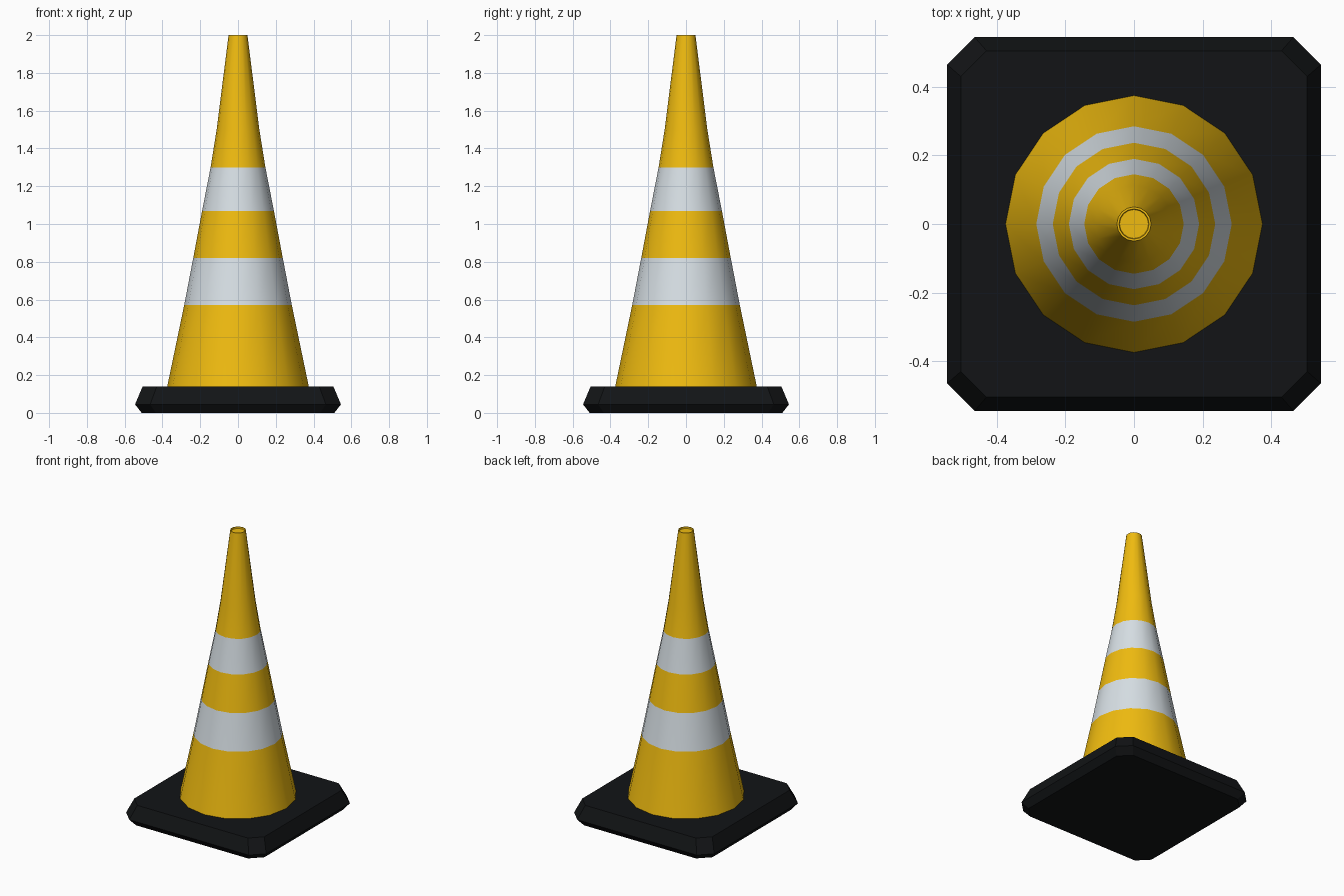
import bpy, bmesh, math

if "Cube" in bpy.data.objects:
    bpy.data.objects.remove(bpy.data.objects["Cube"])


def material(name, rgb):
    m = bpy.data.materials.new(name)
    m.diffuse_color = (*rgb, 1)
    m.use_nodes = True
    m.node_tree.nodes["Principled BSDF"].inputs["Base Color"].default_value = m.diffuse_color
    return m


yellow = material("yellow", (0.87, 0.50, 0.005))
white = material("reflective_white", (0.68, 0.74, 0.78))
black = material("black_rubber", (0.006, 0.007, 0.008))


def loft(name, rings, mats, band_mats, smooth):
    """Bridge a stack of equal-length rings and cap both ends."""
    bm = bmesh.new()
    loops = [[bm.verts.new(p) for p in ring] for ring in rings]
    n = len(loops[0])
    for k, (lo, hi) in enumerate(zip(loops, loops[1:])):
        for i in range(n):
            j = (i + 1) % n
            bm.faces.new((lo[i], lo[j], hi[j], hi[i])).material_index = band_mats[k]
    bm.faces.new(loops[0][::-1])
    bm.faces.new(loops[-1])
    me = bpy.data.meshes.new(name)
    bm.to_mesh(me)
    bm.free()
    for m in mats:
        me.materials.append(m)
    ob = bpy.data.objects.new(name, me)
    bpy.context.collection.objects.link(ob)
    if smooth:
        bpy.ops.object.select_all(action='DESELECT')
        ob.select_set(True)
        bpy.context.view_layer.objects.active = ob
        bpy.ops.object.shade_smooth_by_angle(angle=math.radians(35))
    return ob


def circle(r, z, n=16):
    return [(r * math.cos(2 * math.pi * i / n), r * math.sin(2 * math.pi * i / n), z)
            for i in range(n)]


def cut_square(h, c, z):
    """Square of half-width h whose corners are cut off at c."""
    return [(h, -c, z), (h, c, z), (c, h, z), (-c, h, z),
            (-h, c, z), (-h, -c, z), (-c, -h, z), (c, -h, z)]


# Rubber foot: flares out from the ground, then tapers in to the top
loft("base", [cut_square(0.51, 0.435, 0), cut_square(0.545, 0.465, 0.045),
              cut_square(0.505, 0.43, 0.14)], [black], [0, 0], False)

# Cone body with two white bands and a small rim with a shallow recess on top
profile = [(0.375, 0.138), (0.285, 0.57), (0.237, 0.82), (0.19, 1.07), (0.145, 1.30),
           (0.113, 1.50), (0.05, 2.0), (0.044, 2.0), (0.042, 1.99)]
loft("cone", [circle(r, z) for r, z in profile], [yellow, white],
     [0, 1, 0, 1, 0, 0, 0, 0], True)
